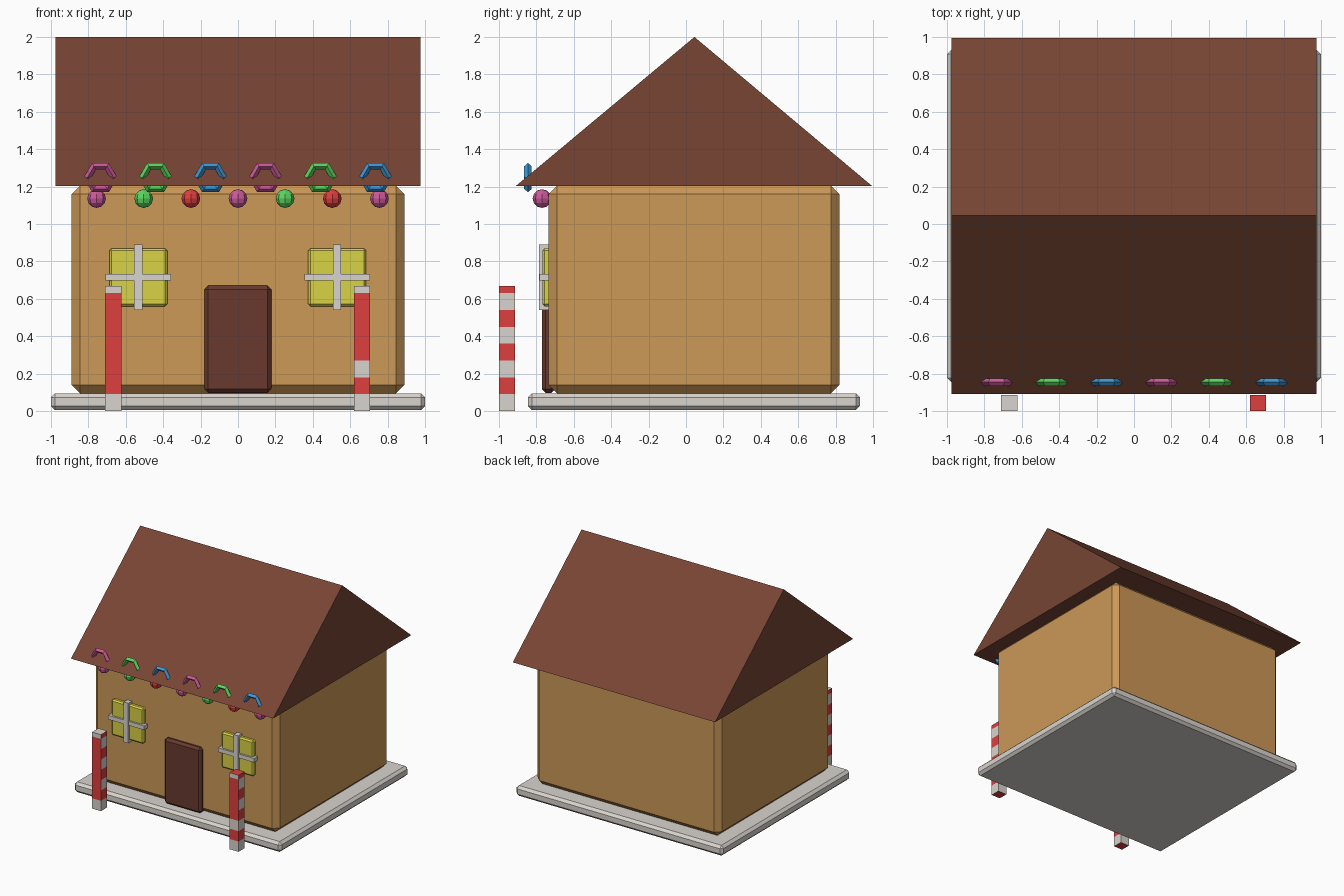
import bpy
import bmesh
from mathutils import Vector

default_cube = bpy.data.objects.get("Cube")
if default_cube:
    bpy.data.objects.remove(default_cube, do_unlink=True)


def material(name, rgb):
    """Flat material from an sRGB 0-255 colour, stored as linear."""
    linear = [((c / 255 + 0.055) / 1.055) ** 2.4 for c in rgb]
    mat = bpy.data.materials.new(name)
    mat.use_nodes = True
    mat.diffuse_color = (*linear, 1)
    mat.node_tree.nodes["Principled BSDF"].inputs["Base Color"].default_value = (*linear, 1)
    return mat


GINGERBREAD = material("gingerbread", (204, 152, 87))
ICING = material("icing_white", (217, 212, 205))
CHOCOLATE = material("roof_chocolate", (119, 69, 52))
DOOR = material("door_brown", (104, 58, 47))
RED = material("candy_red", (222, 62, 62))
YELLOW = material("window_yellow", (218, 210, 70))
PINK = material("candy_pink", (205, 90, 155))
GREEN = material("candy_green", (92, 214, 96))
BLUE = material("candy_blue", (64, 152, 214))


def add_object(name, bm, *mats):
    bmesh.ops.recalc_face_normals(bm, faces=bm.faces)
    mesh = bpy.data.meshes.new(name)
    bm.to_mesh(mesh)
    bm.free()
    for mat in mats:
        mesh.materials.append(mat)
    obj = bpy.data.objects.new(name, mesh)
    bpy.context.collection.objects.link(obj)
    return obj


def box_bmesh(low, high):
    low, high = Vector(low), Vector(high)
    bm = bmesh.new()
    bmesh.ops.create_cube(bm, size=1)
    bmesh.ops.scale(bm, vec=high - low, verts=bm.verts)
    bmesh.ops.translate(bm, vec=(low + high) / 2, verts=bm.verts)
    return bm


def box(name, low, high, mat, bevel=0):
    obj = add_object(name, box_bmesh(low, high), mat)
    if bevel:
        mod = obj.modifiers.new("chamfer", "BEVEL")
        mod.width = bevel
        mod.segments = 1
    return obj


# Snowy base, walls and door
box("base_slab", (-1, -0.845, 0.005), (1, 0.93, 0.095), ICING, 0.022)
box("house_walls", (-0.89, -0.735, 0.095), (0.89, 0.82, 1.205), GINGERBREAD, 0.045)
box("door", (-0.18, -0.77, 0.097), (0.178, -0.7, 0.67), DOOR, 0.02)

# Gabled roof, a solid triangular prism
bm = bmesh.new()
profile = [(-0.91, 1.203), (0.995, 1.203), (0.045, 2.0)]
gable = bm.faces.new([bm.verts.new((-0.977, y, z)) for y, z in profile])
side = bmesh.ops.extrude_face_region(bm, geom=[gable], use_keep_orig=True)
bmesh.ops.translate(bm, vec=(1.954, 0, 0),
                    verts=[v for v in side["geom"] if isinstance(v, bmesh.types.BMVert)])
add_object("roof", bm, CHOCOLATE)

# Windows with icing crosses
for label, x in (("right", -0.533), ("left", 0.53)):
    z = 0.715
    box(f"{label}_window", (x - 0.155, -0.768, z - 0.155), (x + 0.155, -0.7, z + 0.155), YELLOW, 0.012)
    box(f"{label}_window_upright", (x - 0.022, -0.785, z - 0.175), (x + 0.022, -0.72, z + 0.175), ICING)
    box(f"{label}_window_crossbar", (x - 0.175, -0.784, z - 0.018), (x + 0.175, -0.72, z + 0.018), ICING)


def candy_post(name, x, top_white, front_white_bands):
    """Square post cut into bands; the front face is mostly red."""
    band = 0.09
    bm = box_bmesh((x - 0.043, -1, 0), (x + 0.043, -0.914, 0.668))
    for i in range(1, 8):
        bmesh.ops.bisect_plane(bm, geom=bm.verts[:] + bm.edges[:] + bm.faces[:],
                               plane_co=(0, 0, band * i), plane_no=(0, 0, 1))
    bm.normal_update()
    for face in bm.faces:
        level = int(face.calc_center_median().z / band)
        if face.normal.z > 0.5:
            white = top_white
        elif face.normal.z < -0.5:
            white = False
        elif face.normal.y < -0.5:
            white = level in front_white_bands
        else:
            white = level % 2 == 0
        face.material_index = 0 if white else 1
    add_object(name, bm, ICING, RED)


candy_post("right_candy_post", -0.667, True, (0, 7))
candy_post("left_candy_post", 0.662, False, (0, 2, 7))

# Round sweets hanging under the eave
for i in range(7):
    bm = bmesh.new()
    bmesh.ops.create_uvsphere(bm, u_segments=8, v_segments=6, radius=0.05)
    bmesh.ops.translate(bm, vec=((i - 3) * 0.252, -0.77, 1.136), verts=bm.verts)
    add_object(f"round_sweet_{i + 1}", bm, (PINK, GREEN, RED)[i % 3])

# Ring sweets set upright along the roof edge
for i in range(6):
    bpy.ops.mesh.primitive_torus_add(
        major_segments=6, minor_segments=4, major_radius=0.07, minor_radius=0.02,
        location=((i - 2.5) * 0.294, -0.845, 1.248), rotation=(1.5708, 0, 0))
    ring = bpy.context.object
    ring.name = f"ring_sweet_{i + 1}"
    ring.data.materials.append((PINK, GREEN, BLUE)[i % 3])
